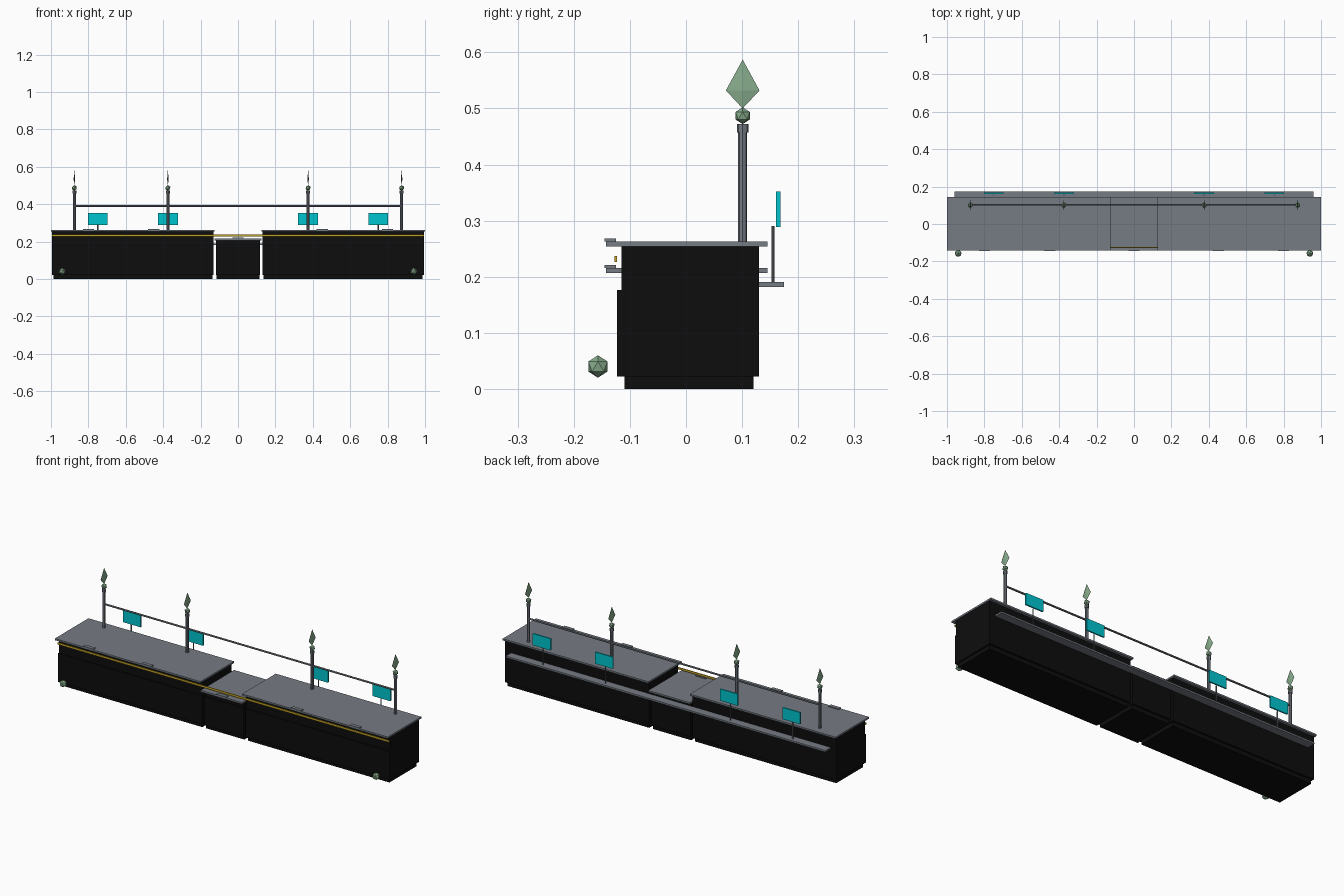
import bpy, bmesh, math
from mathutils import Matrix

if "Cube" in bpy.data.objects:
    bpy.data.objects.remove(bpy.data.objects["Cube"])


def material(name, rgb):
    m = bpy.data.materials.new(name)
    m.diffuse_color = (*rgb, 1)
    m.use_nodes = True
    m.node_tree.nodes["Principled BSDF"].inputs["Base Color"].default_value = m.diffuse_color
    return m


BLACK = material("black panel", (0.004, 0.004, 0.004))
GREY = material("grey metal", (0.18, 0.20, 0.23))
GOLD = material("gold trim", (0.55, 0.36, 0.015))
CYAN = material("cyan screen", (0.0, 0.56, 0.62))
GREEN = material("pale green crystal", (0.24, 0.41, 0.26))


def finish(name, bm, mat):
    bmesh.ops.recalc_face_normals(bm, faces=bm.faces)
    me = bpy.data.meshes.new(name)
    bm.to_mesh(me)
    bm.free()
    me.materials.append(mat)
    ob = bpy.data.objects.new(name, me)
    bpy.context.collection.objects.link(ob)
    return ob


def box(name, x, y, z, mat):
    """Box from (min, max) ranges."""
    bm = bmesh.new()
    bmesh.ops.create_cube(bm, size=1)
    for v in bm.verts:
        v.co = [r[0] + (c + 0.5) * (r[1] - r[0]) for c, r in zip(v.co, (x, y, z))]
    return finish(name, bm, mat)


def rod(name, loc, radius, length, mat, sides=8, axis="Z"):
    bm = bmesh.new()
    bmesh.ops.create_cone(bm, cap_ends=True, segments=sides, radius1=radius,
                          radius2=radius, depth=length)
    turn = Matrix.Rotation(math.pi / 2, 4, "Y") if axis == "X" else Matrix()
    bm.transform(Matrix.Translation(loc) @ turn)
    return finish(name, bm, mat)


def gem(name, loc, radius):
    bm = bmesh.new()
    bmesh.ops.create_icosphere(bm, subdivisions=1, radius=radius)
    bm.transform(Matrix.Translation(loc))
    return finish(name, bm, GREEN)


def spearhead(name, x, y, z):
    """Flat four-sided diamond with its widest point low down."""
    bm = bmesh.new()
    ring = [bm.verts.new((x + dx, y + dy, z + 0.032))
            for dx, dy in ((0.004, 0), (0, 0.03), (-0.004, 0), (0, -0.03))]
    top, low = bm.verts.new((x, y, z + 0.087)), bm.verts.new((x, y, z))
    for i in range(4):
        a, b = ring[i], ring[(i + 1) % 4]
        bm.faces.new((a, b, top))
        bm.faces.new((b, a, low))
    return finish(name, bm, GREEN)


def span(s, a, b):
    """Mirror an x range to side s."""
    return tuple(sorted((s * a, s * b)))


def tag(name, x, z):
    box(name, (x - 0.03, x + 0.03), (-0.145, -0.125), (z, z + 0.005), GREY)


for s, side in ((-1, "left"), (1, "right")):
    # Main counter halves
    box(f"{side}_plinth", span(s, 0.137, 0.987), (-0.11, 0.12), (0, 0.022), BLACK)
    box(f"{side}_body", span(s, 0.13, 0.995), (-0.115, 0.13), (0.022, 0.254), BLACK)
    box(f"{side}_front_panel", span(s, 0.13, 0.995), (-0.123, -0.115), (0.022, 0.176), BLACK)
    box(f"{side}_countertop", span(s, 0.125, 1.0), (-0.143, 0.145), (0.254, 0.263), GREY)
    for x in (0.45, 0.80):
        tag(f"{side}_counter_tag", s * x, 0.263)
    gem(f"{side}_corner_gem", (s * 0.94, -0.157, 0.04), 0.02)

    # Posts with crystal finials
    for x in (0.375, 0.875):
        rod(f"{side}_post", (s * x, 0.101, 0.361), 0.008, 0.196, GREY)
        rod(f"{side}_post_collar", (s * x, 0.101, 0.4645), 0.0105, 0.015, GREY)
        gem(f"{side}_finial_gem", (s * x, 0.101, 0.487), 0.015)
        spearhead(f"{side}_spearhead", s * x, 0.101, 0.5)

    # Screens on thin stems
    for x in (0.375, 0.75):
        rod(f"{side}_screen_stem", (s * x, 0.155, 0.24), 0.003, 0.1, GREY)
        box(f"{side}_screen", (s * x - 0.053, s * x + 0.053), (0.16, 0.168),
            (0.289, 0.352), CYAN)

# Lower middle gate section
box("gate_plinth", (-0.115, 0.115), (-0.11, 0.12), (0, 0.022), BLACK)
box("gate_body", (-0.118, 0.118), (-0.115, 0.13), (0.022, 0.207), BLACK)
box("gate_front_panel", (-0.118, 0.118), (-0.123, -0.115), (0.022, 0.176), BLACK)
box("gate_top", (-0.125, 0.125), (-0.143, 0.145), (0.207, 0.216), GREY)
tag("gate_tag", 0, 0.216)

# Long trim, back shelf and hanging rail
box("gold_strip", (-0.995, 0.995), (-0.127, -0.123), (0.226, 0.237), GOLD)
box("back_shelf", (-0.96, 0.96), (0.13, 0.175), (0.182, 0.191), GREY)
rod("hanging_rail", (0, 0.103, 0.39), 0.005, 1.75, GREY, axis="X")
